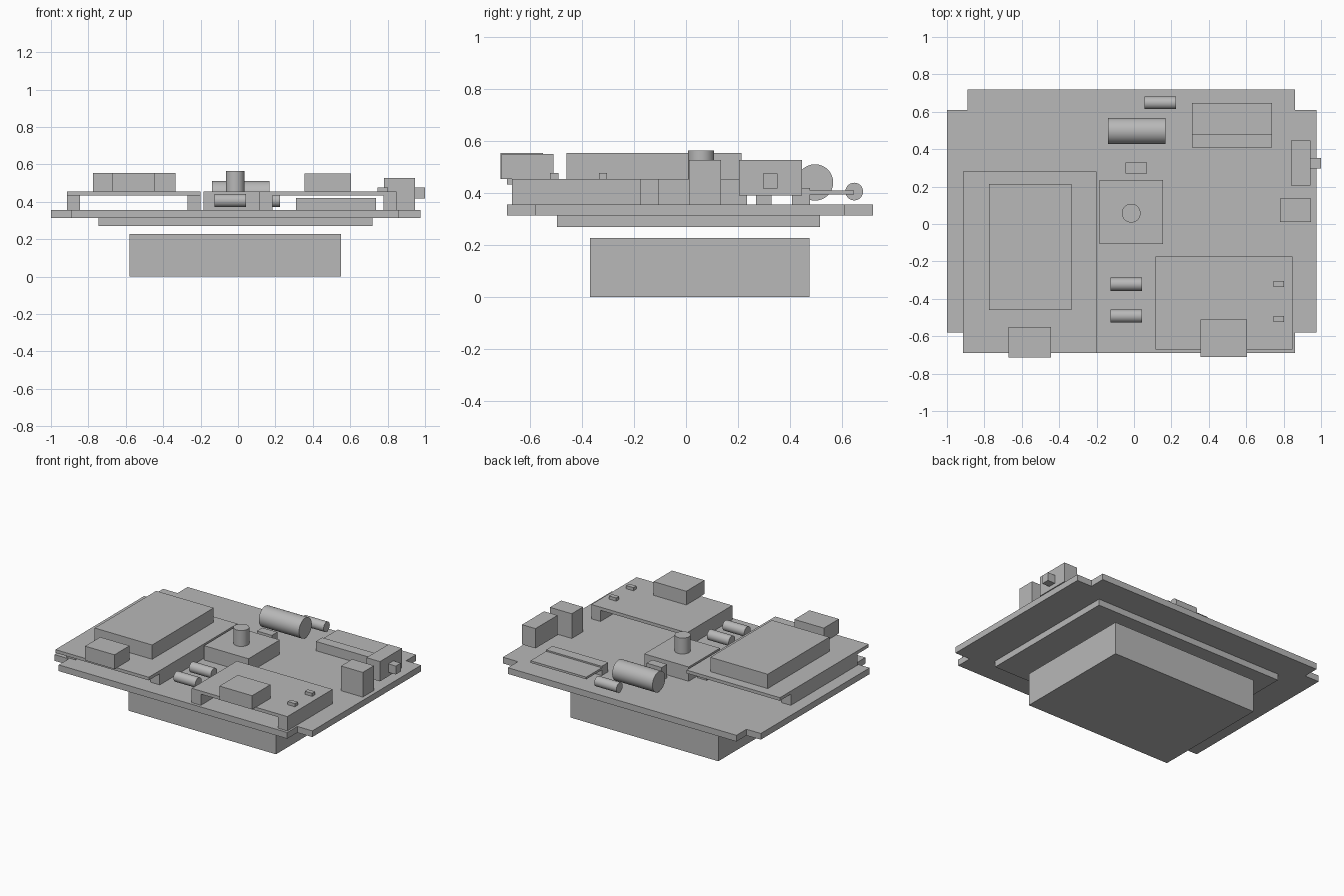
import bpy, bmesh, math
from mathutils import Matrix

cube = bpy.data.objects.get("Cube")
if cube:
    bpy.data.objects.remove(cube, do_unlink=True)

GREY = (0.48, 0.48, 0.48, 1)
grey = bpy.data.materials.new("plain grey")
grey.use_nodes = True
grey.diffuse_color = GREY
grey.node_tree.nodes["Principled BSDF"].inputs["Base Color"].default_value = GREY


def finish(name, bm):
    mesh = bpy.data.meshes.new(name)
    bmesh.ops.recalc_face_normals(bm, faces=bm.faces)
    bm.to_mesh(mesh)
    bm.free()
    mesh.materials.append(grey)
    obj = bpy.data.objects.new(name, mesh)
    bpy.context.collection.objects.link(obj)
    return obj


def extrude(name, outline, low, high):
    bm = bmesh.new()
    face = bm.faces.new([bm.verts.new((x, y, low)) for x, y in outline])
    top = bmesh.ops.extrude_face_region(bm, geom=[face])["geom"]
    verts = [v for v in top if isinstance(v, bmesh.types.BMVert)]
    bmesh.ops.translate(bm, verts=verts, vec=(0, 0, high - low))
    return finish(name, bm)


def box(name, xs, ys, zs):
    (a, b), (c, d) = xs, ys
    return extrude(name, [(a, c), (b, c), (b, d), (a, d)], *zs)


def cylinder(name, center, radius, length, along_x=True):
    bm = bmesh.new()
    bmesh.ops.create_cone(bm, cap_ends=True, segments=48, radius1=radius,
                          radius2=radius, depth=length)
    if along_x:
        bm.transform(Matrix.Rotation(math.pi / 2, 4, "Y"))
    bm.transform(Matrix.Translation(center))
    for f in bm.faces:
        f.smooth = len(f.verts) == 4
    for e in bm.edges:
        e.smooth = all(f.smooth for f in e.link_faces)
    return finish(name, bm)


DECK = 0.356        # top of the main board
SHELF = (0.433, 0.455)
LEG = (DECK, SHELF[0])

# Base box, lower plate and the main board with notched corners
box("base_box", (-0.58, 0.55), (-0.37, 0.475), (0, 0.227))
box("lower_plate", (-0.745, 0.72), (-0.497, 0.517), (0.27, 0.313))
L, R, l, r = -1, 0.975, -0.89, 0.86
B, T, b, t = -0.69, 0.72, -0.58, 0.61
extrude("main_board", [(l, B), (r, B), (r, b), (R, b), (R, t), (r, t),
                       (r, T), (l, T), (l, t), (L, t), (L, b), (l, b)],
        0.313, DECK)

# Raised shelf on the -x side, with its legs and boxes
box("right_shelf", (-0.915, -0.2), (-0.69, 0.28), SHELF)
for i, x in enumerate((-0.915, -0.27)):
    box(f"right_shelf_leg_{i + 1}", (x, x + 0.07), (-0.57, 0.16), LEG)
box("right_shelf_block", (-0.775, -0.335), (-0.46, 0.213), (SHELF[1], 0.554))
box("right_front_box", (-0.67, -0.445), (-0.715, -0.55), (SHELF[1], 0.554))

# Raised shelf on the +x side, with its legs, box and chips
box("left_shelf", (0.115, 0.847), (-0.67, -0.175), SHELF)
for i, x in enumerate((0.115, 0.777)):
    box(f"left_shelf_leg_{i + 1}", (x, x + 0.07), (-0.67, -0.175), LEG)
box("left_front_box", (0.355, 0.605), (-0.71, -0.51), (SHELF[1], 0.55))
for i, y in enumerate((-0.32, -0.508)):
    box(f"chip_{i + 1}", (0.747, 0.803), (y - 0.016, y + 0.016), (SHELF[1], 0.477))

# Centre block with its knob and the small box behind it
box("center_block", (-0.185, 0.155), (-0.107, 0.235), (DECK, SHELF[1]))
cylinder("knob", (-0.015, 0.058, 0.51), 0.05, 0.11, along_x=False)
box("small_box", (-0.045, 0.07), (0.27, 0.33), (DECK, 0.45))

# Lying cylinders
for i, y in enumerate((-0.322, -0.492)):
    cylinder(f"front_cylinder_{i + 1}", (-0.042, y, 0.406), 0.035, 0.167)
cylinder("large_cylinder", (0.014, 0.497, 0.441), 0.07, 0.308)
cylinder("back_cylinder", (0.14, 0.648, 0.406), 0.034, 0.17)

# Stepped ledge at the back
box("ledge", (0.31, 0.737), (0.408, 0.478), (DECK, 0.42))
box("ledge_plate", (0.31, 0.737), (0.478, 0.648), (0.395, 0.41))

# Side blocks and the nub
box("side_box", (0.78, 0.947), (0.012, 0.135), (DECK, 0.527))
box("side_block", (0.84, 0.943), (0.205, 0.446), (0.39, 0.527))
box("nub", (0.943, 1.0), (0.297, 0.352), (0.418, 0.476))
